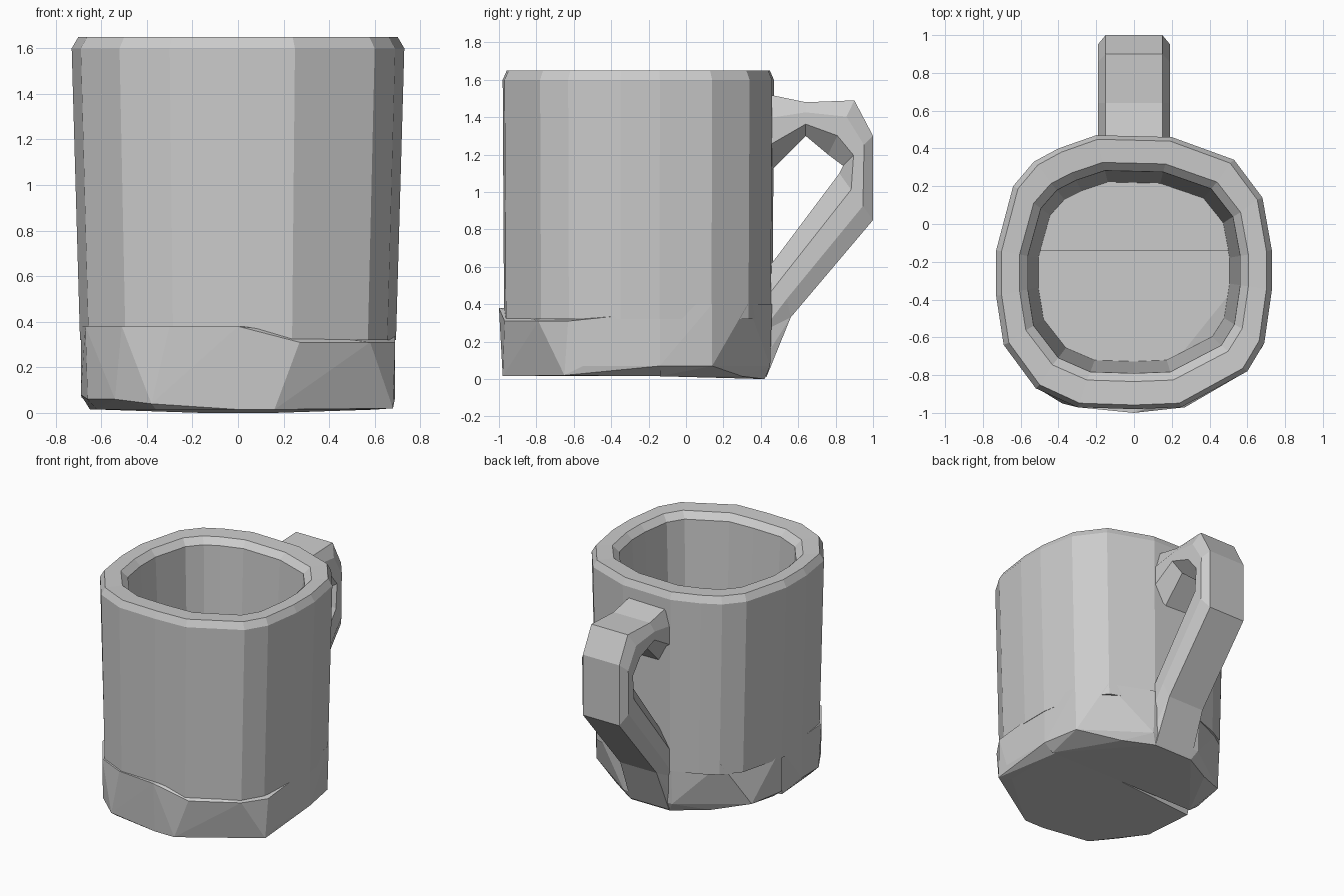
import bpy, bmesh
from mathutils import Vector

CY = -0.25  # centre of the cup in y


def finish(bm, name):
    bmesh.ops.recalc_face_normals(bm, faces=bm.faces)
    me = bpy.data.meshes.new(name)
    bm.to_mesh(me)
    bm.free()
    ob = bpy.data.objects.new(name, me)
    bpy.context.collection.objects.link(ob)
    return ob


def loft(name, rings, close_path=False):
    """Skin a list of equally sized closed rings; cap the ends if open."""
    bm = bmesh.new()
    vs = [[bm.verts.new(p) for p in r] for r in rings]
    n = len(rings[0])
    pairs = list(zip(vs, vs[1:])) + ([(vs[-1], vs[0])] if close_path else [])
    for a, b in pairs:
        for i in range(n):
            j = (i + 1) % n
            bm.faces.new((a[i], a[j], b[j], b[i]))
    if not close_path:
        bm.faces.new(vs[0])
        bm.faces.new(vs[-1])
    return finish(bm, name)


def hull(name, points):
    bm = bmesh.new()
    for p in points:
        bm.verts.new(p)
    res = bmesh.ops.convex_hull(bm, input=bm.verts)
    junk = {g for g in res["geom_interior"] + res["geom_unused"]
            if isinstance(g, bmesh.types.BMVert)}
    bmesh.ops.delete(bm, geom=list(junk), context='VERTS')
    return finish(bm, name)


# Faceted outline of the cup, seen from above
outline = [(.73, -.14), (.68, .14), (.53, .34), (.20, .46), (-.20, .47),
           (-.40, .40), (-.53, .33), (-.64, .20), (-.73, -.14), (-.73, -.38),
           (-.69, -.64), (-.52, -.87), (-.30, -.97), (0, -.98), (.25, -.97),
           (.60, -.78), (.69, -.63), (.73, -.35)]


def ring(z, sx, sy):
    return [(x * sx, CY + (y - CY) * sy, z) for x, y in outline]


# Cup wall: outer face, bevelled rim, tapering inner face
loft("cup_wall", [ring(.32, .95, .99), ring(1.60, 1, 1), ring(1.65, .96, .97),
                  ring(1.645, .83, .80), ring(1.60, .77, .74),
                  ring(.32, .69, .65)], close_path=True)

# Base: three chunky faceted blocks, which also form the cup floor
hull("base_back",
     [(.69, -.14, .40), (.65, .14, .40), (.51, .33, .40), (.2, .46, .40),
      (-.2, .46, .40), (-.51, .32, .40), (-.69, -.14, .40),
      (.69, -.14, .07), (.64, .14, .07), (.2, .45, .07), (-.2, .45, .07),
      (-.64, .14, .07), (-.69, -.14, .07),
      (.62, -.14, .015), (.36, .30, .015), (.16, .42, .0), (-.16, .42, .0),
      (-.40, .28, .015), (-.62, -.14, .015)])
hull("base_front_right",
     [(0, -.14, .38), (.69, -.14, .36), (.69, -.63, .31), (.58, -.79, .31),
      (.27, -.97, .31), (0, -1, .38), (.69, -.14, .07), (.69, -.55, .07),
      (.60, -.14, .015), (.60, -.60, .015), (.68, -.65, .02),
      (.16, -.98, .015), (0, -.98, .015), (0, -.14, .015)])
hull("base_front_left",
     [(0, -.14, .38), (-.69, -.14, .38), (-.69, -.38, .38), (-.67, -.64, .38),
      (-.51, -.87, .38), (-.30, -.97, .38), (0, -1, .38), (-.69, -.38, .08),
      (-.66, -.62, .06), (-.54, -.82, .06), (-.38, -.95, .04),
      (-.65, -.2, .015), (-.62, -.58, .015), (-.36, -.92, .015),
      (0, -.98, .015), (0, -.14, .015)])

# Handle: faceted section swept along (inner edge, outer edge) stations in y, z
section = [(.10, 0), (.19, .35), (.19, .70), (.15, 1),
           (-.15, 1), (-.19, .70), (-.19, .35), (-.10, 0)]
stations = [((.40, 1.06), (.40, 1.53)), ((.64, 1.30), (.64, 1.48)),
            ((.76, 1.20), (.90, 1.49)), ((.84, 1.14), (1.0, 1.30)),
            ((.82, 1.10), (1.0, .85)), ((.49, .66), (.56, .33)),
            ((.38, .52), (.40, .12))]
rings = []
for a, b in stations:
    a, b = Vector(a), Vector(b)
    rings.append([(x, *a.lerp(b, t)) for x, t in section])
loft("handle", rings)

# Foot of the handle, running down into the base
hull("handle_foot",
     [(s * x, y, z) for s in (-1, 1) for x, y, z in
      [(.19, .42, .40), (.17, .49, .38), (.15, .56, .33), (.16, .43, .01),
       (.19, .38, .05), (.19, .38, .38)]])
